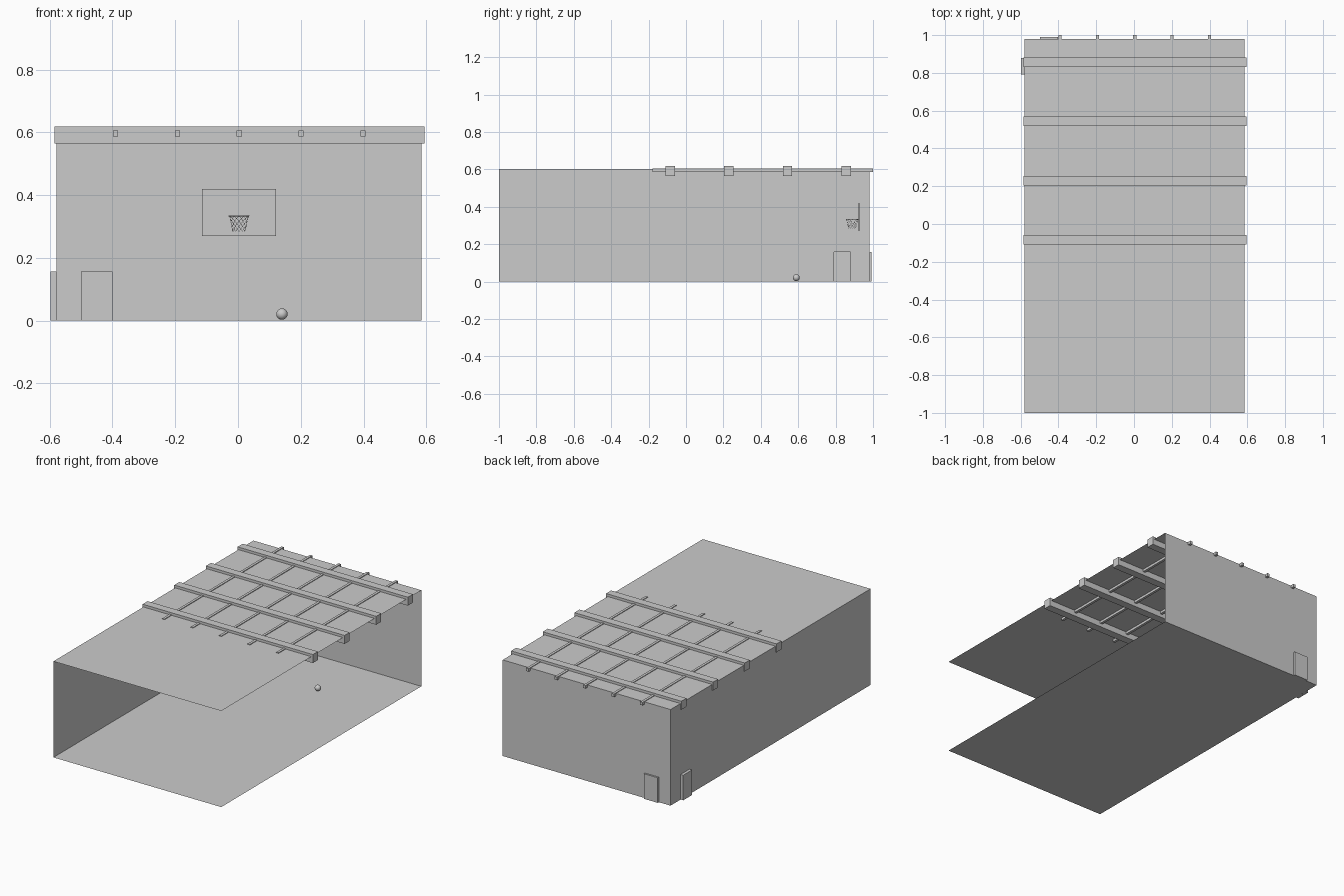
import bpy, bmesh, math
from mathutils import Vector

if "Cube" in bpy.data.objects:
    bpy.data.objects.remove(bpy.data.objects["Cube"])

XL, XR, YF, YB, H = -0.579, 0.584, -1.0, 0.98, 0.602
DOOR_H = 0.157


def finish(name, bm):
    me = bpy.data.meshes.new(name)
    bm.to_mesh(me)
    bm.free()
    ob = bpy.data.objects.new(name, me)
    bpy.context.collection.objects.link(ob)
    return ob


def panel(name, *polys):
    bm = bmesh.new()
    for pts in polys:
        bm.faces.new([bm.verts.new(p) for p in pts])
    bmesh.ops.remove_doubles(bm, verts=bm.verts, dist=1e-5)
    return finish(name, bm)


def box(name, x0, x1, y0, y1, z0, z1):
    bm = bmesh.new()
    bmesh.ops.create_cube(bm, size=1)
    for v in bm.verts:
        v.co = Vector(((x0 + x1) / 2 + v.co.x * (x1 - x0),
                       (y0 + y1) / 2 + v.co.y * (y1 - y0),
                       (z0 + z1) / 2 + v.co.z * (z1 - z0)))
    return finish(name, bm)


def wall_with_door(name, a, b, d0, d1, depth, place):
    """Thin wall from a to b whose door is a shallow recess pushed outward."""
    wall = [(a, 0, 0), (d0, 0, 0), (d0, 0, DOOR_H), (d1, 0, DOOR_H),
            (d1, 0, 0), (b, 0, 0), (b, 0, H), (a, 0, H)]
    ring = [(d0, 0), (d1, 0), (d1, DOOR_H), (d0, DOOR_H)]
    polys = [wall, [(s, depth, z) for s, z in ring]]
    for (s, z), (t, w) in zip(ring, ring[1:] + ring[:1]):
        polys.append([(s, 0, z), (t, 0, w), (t, depth, w), (s, depth, z)])
    panel(name, *[[place(*p) for p in poly] for poly in polys])


# Room shell: open at the front and the right side
for name, z in (("floor", 0), ("roof", H)):
    panel(name, [(XL, YF, z), (XR, YF, z), (XR, YB, z), (XL, YB, z)])
wall_with_door("back_wall", XL, XR, -0.498, -0.402, 0.011,
               lambda s, d, z: (s, YB + d, z))
wall_with_door("left_wall", YF, YB, 0.792, 0.88, 0.018,
               lambda s, d, z: (XL - d, s, z))

# Roof beams across the room, and thinner purlins along it
for i in range(4):
    y = -0.084 + i * 0.3135
    box(f"roof_beam_{i + 1}", -0.585, 0.595, y - 0.025, y + 0.025, 0.565, 0.618)
for i in range(5):
    x = -0.391 + i * 0.1975
    box(f"roof_purlin_{i + 1}", x - 0.008, x + 0.008, -0.18, 1.0, 0.587, 0.606)

# Basketball hoop
HX, HY, HZ, R = 0.003, 0.888, 0.334, 0.032
box("backboard", -0.115, 0.121, 0.921, 0.927, 0.27, 0.42)
bpy.ops.mesh.primitive_torus_add(location=(HX, HY, HZ), major_radius=R, minor_radius=0.0016,
                                 major_segments=32, minor_segments=8)
bpy.context.object.name = "hoop_rim"
bpy.ops.object.shade_smooth_by_angle()

# Net: tapering strands winding in both directions
cu = bpy.data.curves.new("hoop_net", "CURVE")
cu.dimensions = "3D"
cu.bevel_depth = 0.0006
cu.bevel_resolution = 0
N, LEVELS = 12, 6
for turn in (-1, 1):
    for k in range(N):
        sp = cu.splines.new("POLY")
        sp.points.add(LEVELS)
        for j, p in enumerate(sp.points):
            t = j / LEVELS
            r = 0.021 + (R - 0.021) * (1 - t) ** 1.5
            a = math.tau * (k + turn * j / 2) / N
            p.co = (HX + r * math.cos(a), HY + r * math.sin(a), HZ - 0.05 * t, 1)
net = bpy.data.objects.new("hoop_net", cu)
bpy.context.collection.objects.link(net)

# Ball on the floor
bpy.ops.mesh.primitive_uv_sphere_add(segments=32, ring_count=16, radius=0.018,
                                     location=(0.14, 0.59, 0.021))
bpy.context.object.name = "ball"
bpy.ops.object.shade_smooth()
